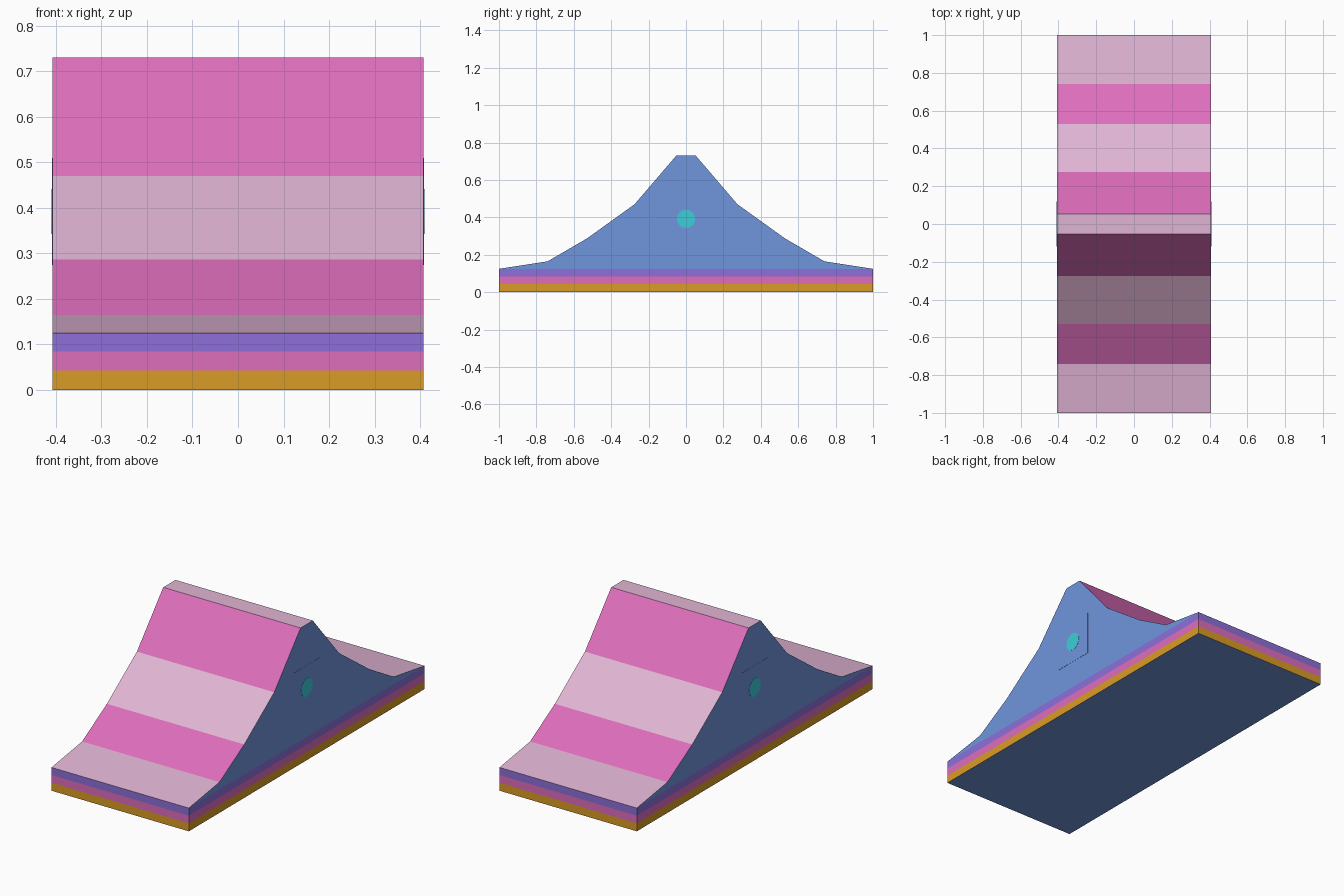
import bpy, bmesh, math
from mathutils import Matrix

if "Cube" in bpy.data.objects:
    bpy.data.objects.remove(bpy.data.objects["Cube"])


def material(name, rgb):
    m = bpy.data.materials.new(name)
    lin = [((c / 255 + 0.055) / 1.055) ** 2.4 if c > 10 else c / 3294 for c in rgb]
    m.diffuse_color = (*lin, 1)
    m.use_nodes = True
    m.node_tree.nodes["Principled BSDF"].inputs["Base Color"].default_value = m.diffuse_color
    return m


PINK = material("pink", (222, 110, 188))
PALE = material("pale pink", (224, 180, 212))
ORANGE = material("orange", (218, 156, 38))
PURPLE = material("purple", (142, 112, 218))
BLUE = material("blue", (112, 149, 220))
TEAL = material("teal", (61, 206, 216))

HALF_X = 0.408
BANDS = (0.043, 0.084, 0.125)
VENT_Z = 0.392


def make_object(name, bm, mats):
    bmesh.ops.recalc_face_normals(bm, faces=bm.faces[:])
    me = bpy.data.meshes.new(name)
    bm.to_mesh(me)
    bm.free()
    for m in mats:
        me.materials.append(m)
    ob = bpy.data.objects.new(name, me)
    bpy.context.collection.objects.link(ob)
    return ob


# Swept roof: mirrored gable profile extruded along x
half = [(1, 0), (1, 0.125), (0.74, 0.165), (0.53, 0.287), (0.275, 0.47), (0.052, 0.73)]
profile = half + [(-y, z) for y, z in reversed(half)]
bm = bmesh.new()
face = bm.faces.new([bm.verts.new((-HALF_X, y, z)) for y, z in profile])
ext = bmesh.ops.extrude_face_region(bm, geom=[face], use_keep_orig=True)
for v in ext["geom"]:
    if isinstance(v, bmesh.types.BMVert):
        v.co.x = HALF_X
# Cut the base bands around all walls
for z in BANDS:
    bmesh.ops.bisect_plane(bm, geom=bm.verts[:] + bm.edges[:] + bm.faces[:],
                           plane_co=(0, 0, z), plane_no=(0, 0, 1))
bmesh.ops.recalc_face_normals(bm, faces=bm.faces[:])
bm.normal_update()
for f in bm.faces:
    c = f.calc_center_median()
    low = min(v.co.z for v in f.verts)
    if f.normal.z < -0.9:
        f.material_index = 4
    elif f.normal.z > 0.1:
        # roof courses alternate pale and pink from the eaves to the ridge
        course = sum(abs(c.y) < y for y in (0.74, 0.53, 0.275, 0.052))
        f.material_index = 1 if course % 2 == 0 else 0
    elif low < BANDS[0] - 0.01:
        f.material_index = 2
    elif low < BANDS[1] - 0.01:
        f.material_index = 0
    elif low < BANDS[2] - 0.01:
        f.material_index = 3
    else:
        f.material_index = 4
make_object("roof", bm, [PINK, PALE, ORANGE, PURPLE, BLUE])

# Square panel and round vent on each gable
for side, label in ((-1, "left"), (1, "right")):
    bm = bmesh.new()
    bmesh.ops.create_cube(bm, size=1, matrix=Matrix.Translation((side * HALF_X, 0, VENT_Z))
                          @ Matrix.Diagonal((0.002, 0.236, 0.236, 1)))
    make_object(label + "_gable_panel", bm, [BLUE])
    bm = bmesh.new()
    bmesh.ops.create_cone(bm, cap_ends=True, segments=16, radius1=0.049, radius2=0.049,
                          depth=0.004, matrix=Matrix.Translation((side * HALF_X, 0, VENT_Z))
                          @ Matrix.Rotation(math.pi / 2, 4, 'Y'))
    make_object(label + "_round_vent", bm, [TEAL])
